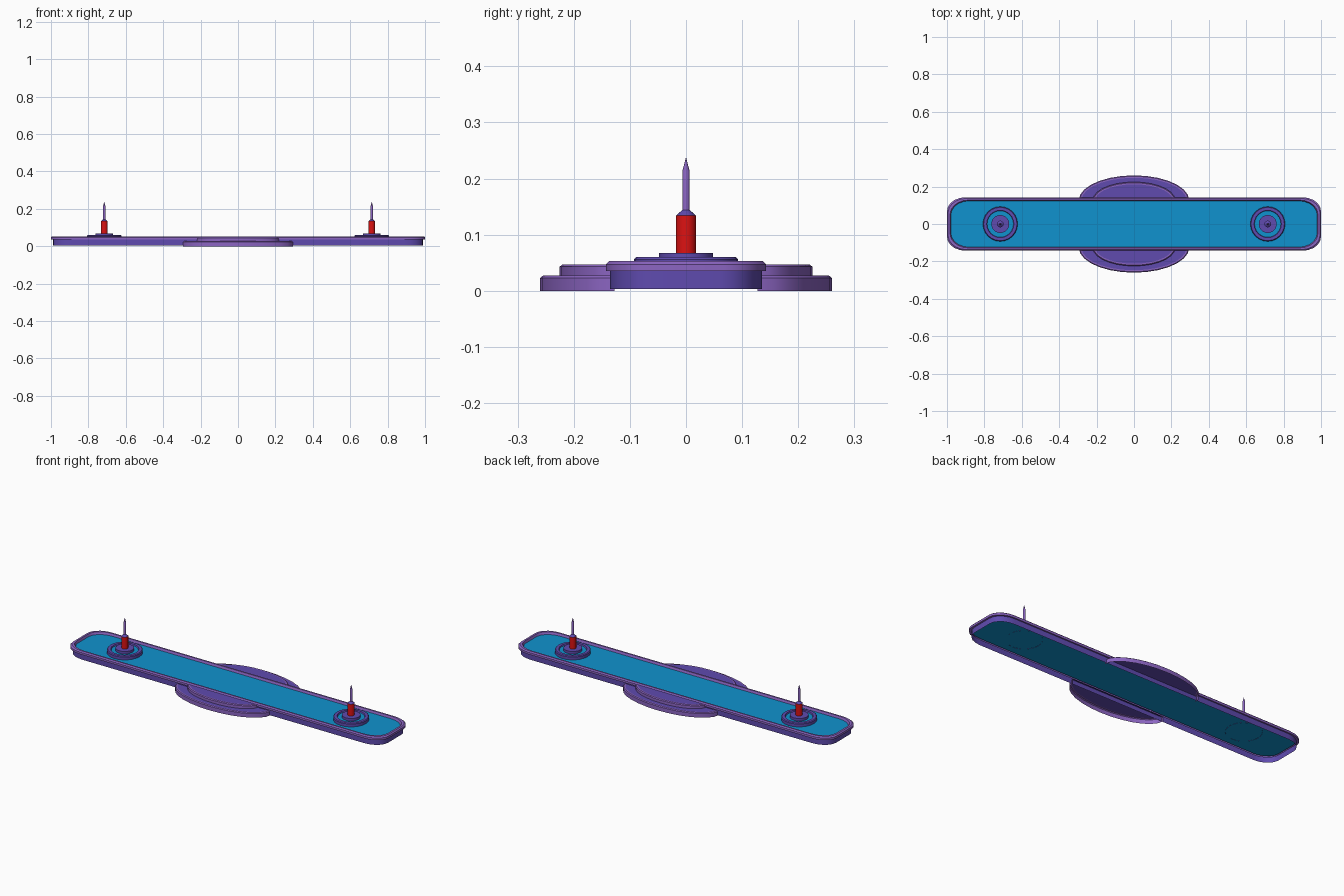
import bpy, bmesh, math

if "Cube" in bpy.data.objects:
    bpy.data.objects.remove(bpy.data.objects["Cube"])


def material(name, rgb):
    m = bpy.data.materials.new(name)
    m.diffuse_color = (*rgb, 1)
    m.use_nodes = True
    m.node_tree.nodes["Principled BSDF"].inputs["Base Color"].default_value = m.diffuse_color
    return m


LIGHT = material("light purple", (0.26, 0.13, 0.54))
DARK = material("deep violet", (0.115, 0.07, 0.43))
BLUE = material("water blue", (0.005, 0.29, 0.62))
RED = material("red", (0.72, 0.006, 0.006))


def rounded(hx, hy, rx=0.1, ry=0.075, n=5):
    """Counter-clockwise rounded rectangle."""
    pts = []
    for q, (sx, sy) in enumerate([(1, 1), (-1, 1), (-1, -1), (1, -1)]):
        for i in range(n + 1):
            a = math.pi / 2 * (q + i / n)
            pts.append((sx * (hx - rx) + rx * math.cos(a), sy * (hy - ry) + ry * math.sin(a)))
    return pts


def circle(r, n=24):
    return [(r * math.cos(2 * math.pi * i / n), r * math.sin(2 * math.pi * i / n)) for i in range(n)]


def half_ellipse(a, b, y0=0.127, n=14):
    return [(a * math.cos(math.pi * i / n), y0 + b * math.sin(math.pi * i / n)) for i in range(n + 1)]


def loft(name, rings, mats, closed=True, cap=None, loc=(0, 0, 0), rot=0):
    """Skin a stack of (outline, z); mats gives one material per band, cap fills the last ring."""
    bm = bmesh.new()
    used = list(dict.fromkeys(mats + ([cap] if cap else [])))
    loops = [[bm.verts.new((x, y, z)) for x, y in pts] for pts, z in rings]
    for lo, hi, mat in zip(loops, loops[1:], mats):
        n = len(lo)
        for i in range(n if closed else n - 1):
            j = (i + 1) % n
            bm.faces.new((lo[i], lo[j], hi[j], hi[i])).material_index = used.index(mat)
    if cap:
        bm.faces.new(loops[-1]).material_index = used.index(cap)
    me = bpy.data.meshes.new(name)
    bm.to_mesh(me)
    bm.free()
    for m in used:
        me.materials.append(m)
    ob = bpy.data.objects.new(name, me)
    ob.location = loc
    ob.rotation_euler.z = rot
    bpy.context.collection.objects.link(ob)
    return ob


# Long basin: wall, overhanging bevelled rim, inner lip
loft("basin_wall", [(rounded(0.99, 0.135), 0.003), (rounded(0.99, 0.135), 0.035)], [DARK])
loft("basin_rim", [(rounded(0.99, 0.135), 0.035), (rounded(1.0, 0.143), 0.035),
                   (rounded(1.0, 0.143), 0.047), (rounded(0.994, 0.137), 0.053),
                   (rounded(0.983, 0.128), 0.053), (rounded(0.979, 0.124), 0.04)], [LIGHT] * 5)

# Water sheet
loft("water", [(rounded(0.989, 0.134), 0.04)], [], cap=BLUE)

# Two-tier curved steps on both long sides, hollow underneath
for side, rot in (("back", 0), ("front", math.pi)):
    for tier, a, b, z0, z1 in (("lower", 0.295, 0.133, 0, 0.027), ("upper", 0.22, 0.098, 0.027, 0.047)):
        loft(f"{side}_{tier}_step",
             [(half_ellipse(a, b), z0), (half_ellipse(a, b), z1 - 0.004),
              (half_ellipse(a - 0.005, b - 0.005), z1), (half_ellipse(a - 0.014, b - 0.013), z1)],
             [LIGHT] * 3, closed=False, cap=DARK, rot=rot)

# Fountain jets
for side, x in (("left", -0.715), ("right", 0.715)):
    at = (x, 0, 0)
    loft(f"{side}_jet_ring", [(circle(0.093), 0.039), (circle(0.093), 0.056), (circle(0.089), 0.06),
                              (circle(0.073), 0.06), (circle(0.07), 0.052)], [DARK] * 4, loc=at)
    loft(f"{side}_jet_pool", [(circle(0.071), 0.053)], [], cap=BLUE, loc=at)
    loft(f"{side}_jet_base", [(circle(0.048), 0.05), (circle(0.048), 0.067)], [DARK], cap=DARK, loc=at)
    loft(f"{side}_jet_post", [(circle(0.018, 16), 0.067), (circle(0.018, 16), 0.134)], [RED], cap=RED, loc=at)
    loft(f"{side}_jet_spike", [(circle(0.018, 16), 0.134), (circle(0.0065, 16), 0.144),
                               (circle(0.0065, 16), 0.213), (circle(0.0004, 16), 0.237)],
         [DARK, LIGHT, LIGHT], cap=LIGHT, loc=at)

# Smooth round parts, keep bevels crisp
bpy.ops.object.select_all(action='SELECT')
bpy.context.view_layer.objects.active = bpy.context.selected_objects[0]
bpy.ops.object.shade_smooth_by_angle(angle=math.radians(30))
